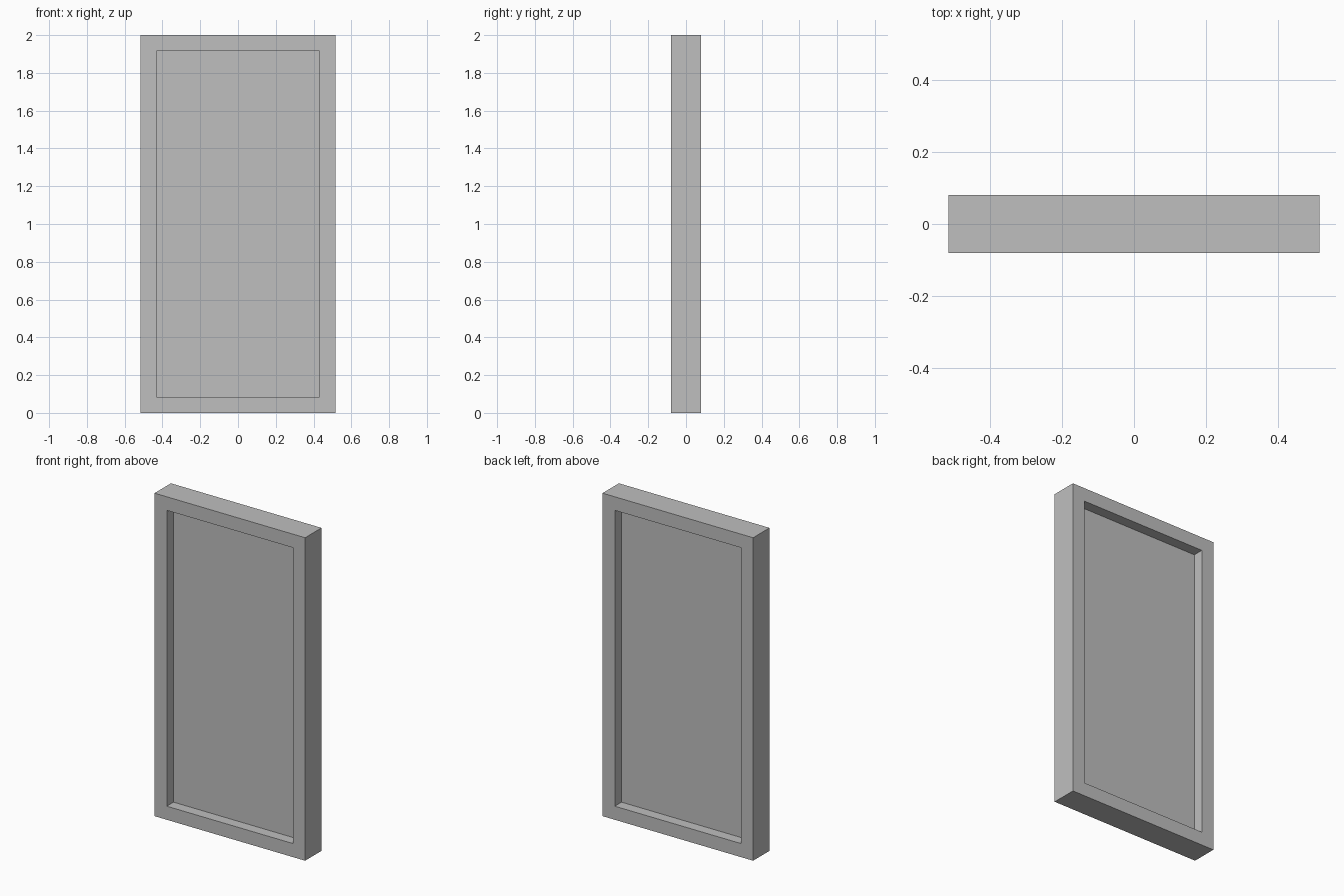
import bpy
import bmesh
from mathutils import Vector

WIDTH, DEPTH, HEIGHT = 1.032, 0.16, 2.0
BORDER = 0.084   # frame width around the panel
RECESS = 0.066   # panel set back from each frame face

if "Cube" in bpy.data.objects:
    bpy.data.objects.remove(bpy.data.objects["Cube"], do_unlink=True)

# Plain grey material
grey = bpy.data.materials.new("plain_grey")
grey.use_nodes = True
colour = (0.52, 0.52, 0.52, 1.0)
grey.diffuse_color = colour
bsdf = next(n for n in grey.node_tree.nodes if n.type == 'BSDF_PRINCIPLED')
bsdf.inputs["Base Color"].default_value = colour

# Slab standing on the ground
bm = bmesh.new()
bmesh.ops.create_cube(bm, size=1.0)
bmesh.ops.scale(bm, vec=(WIDTH, DEPTH, HEIGHT), verts=bm.verts)
bmesh.ops.translate(bm, vec=(0, 0, HEIGHT / 2), verts=bm.verts)

# Recessed panel on the front and the back
bm.normal_update()
for face in [f for f in bm.faces if abs(f.normal.y) > 0.9]:
    inward = Vector((0, -RECESS if face.normal.y > 0 else RECESS, 0))
    bmesh.ops.inset_region(bm, faces=[face], thickness=BORDER, use_even_offset=True)
    # A second ring of faces forms the recess walls
    bmesh.ops.inset_region(bm, faces=[face], thickness=0.0)
    bmesh.ops.translate(bm, vec=inward, verts=face.verts)

bmesh.ops.recalc_face_normals(bm, faces=bm.faces)
mesh = bpy.data.meshes.new("framed_panel")
bm.to_mesh(mesh)
bm.free()
mesh.materials.append(grey)
panel = bpy.data.objects.new("framed_panel", mesh)
bpy.context.collection.objects.link(panel)
